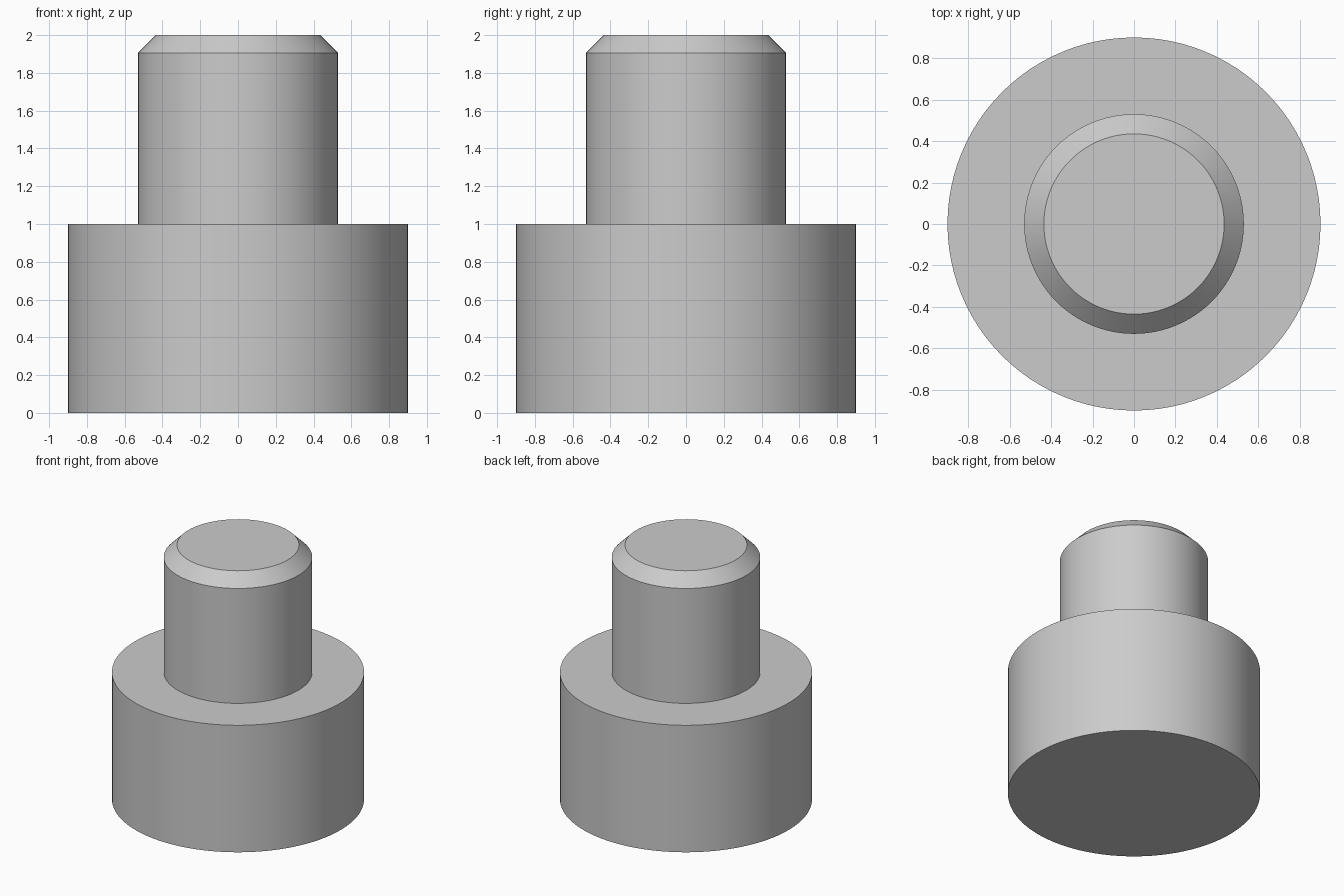
import bpy
import bmesh
import math

SEGMENTS = 96

cube = bpy.data.objects.get("Cube")
if cube:
    bpy.data.objects.remove(cube, do_unlink=True)

# Plain grey material
grey = bpy.data.materials.new("plain_grey")
grey.use_nodes = True
grey.diffuse_color = (0.6, 0.6, 0.6, 1)
grey.node_tree.nodes["Principled BSDF"].inputs["Base Color"].default_value = grey.diffuse_color


def lathe(name, profile):
    """Turn a (radius, height) profile into a closed solid, capped at both ends."""
    bm = bmesh.new()
    rings = []
    for radius, height in profile:
        ring = []
        for i in range(SEGMENTS):
            a = math.tau * i / SEGMENTS
            ring.append(bm.verts.new((radius * math.cos(a), radius * math.sin(a), height)))
        rings.append(ring)
    for low, high in zip(rings, rings[1:]):
        for i in range(SEGMENTS):
            j = (i + 1) % SEGMENTS
            bm.faces.new((low[i], low[j], high[j], high[i]))
    bm.faces.new(reversed(rings[0]))
    bm.faces.new(rings[-1])
    mesh = bpy.data.meshes.new(name)
    bm.to_mesh(mesh)
    bm.free()
    mesh.materials.append(grey)
    obj = bpy.data.objects.new(name, mesh)
    bpy.context.collection.objects.link(obj)
    bpy.ops.object.select_all(action="DESELECT")
    obj.select_set(True)
    bpy.context.view_layer.objects.active = obj
    bpy.ops.object.shade_smooth_by_angle(angle=math.radians(30))
    return obj


# Wide base, shoulder, narrow shaft and chamfered tip in one turned piece
lathe("stepped_pin", [(0.9, 0), (0.9, 1), (0.53, 1), (0.53, 1.905), (0.435, 2)])
